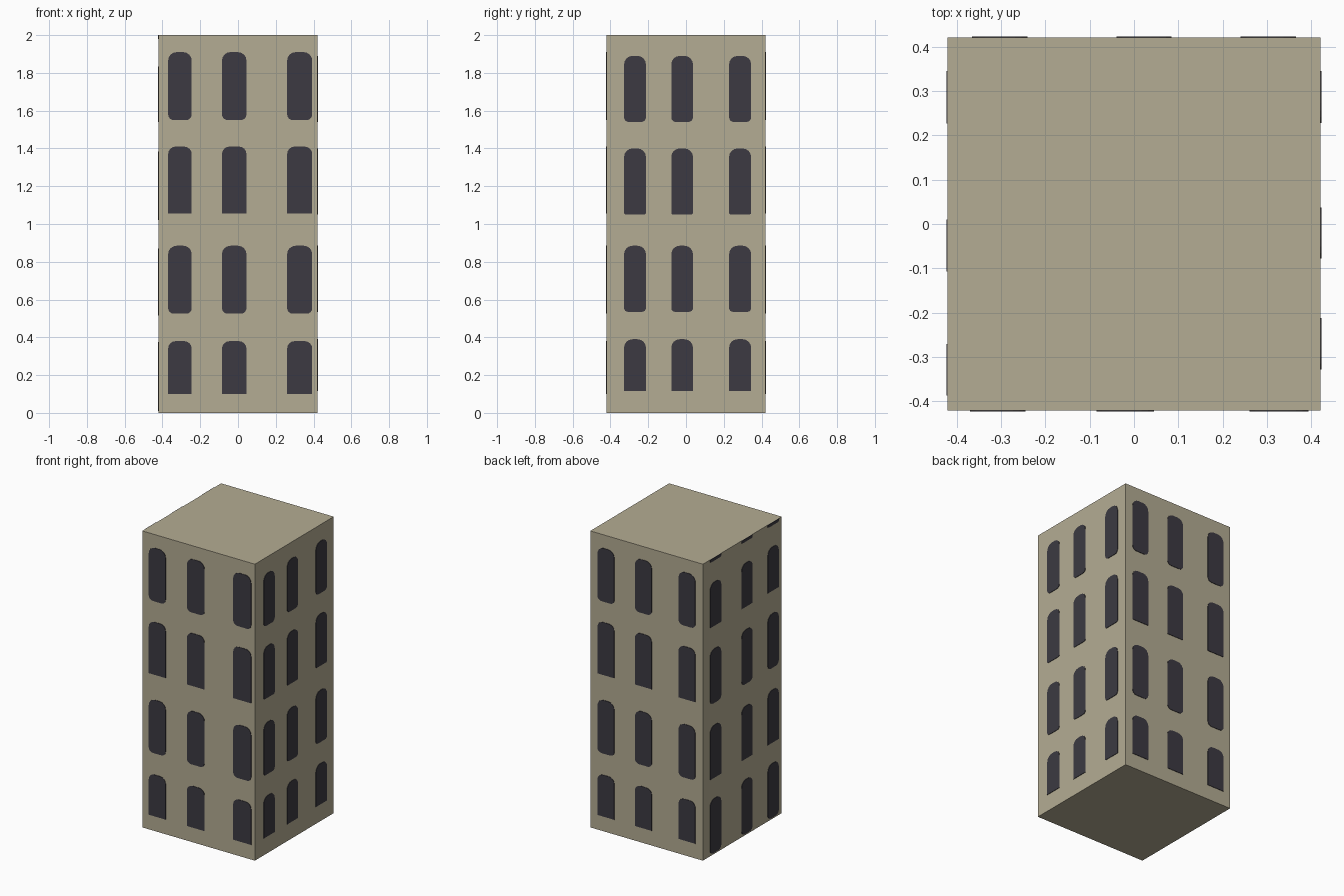
import bpy, bmesh, math
from mathutils import Matrix, Vector

if "Cube" in bpy.data.objects:
    bpy.data.objects.remove(bpy.data.objects["Cube"])

HALF, HEIGHT, THICK = 0.42, 2.0, 0.003


def material(name, rgb):
    m = bpy.data.materials.new(name)
    m.diffuse_color = (*rgb, 1.0)
    m.use_nodes = True
    m.node_tree.nodes["Principled BSDF"].inputs["Base Color"].default_value = m.diffuse_color
    return m


def finish(bm, name, mat):
    bmesh.ops.recalc_face_normals(bm, faces=bm.faces)
    mesh = bpy.data.meshes.new(name)
    bm.to_mesh(mesh)
    bm.free()
    mesh.materials.append(mat)
    obj = bpy.data.objects.new(name, mesh)
    bpy.context.collection.objects.link(obj)
    return obj


def outline(u0, u1, z0, z1, top, bottom):
    """Window outline with rounded corners of the given radii."""
    pts = []
    for cx, cz, sx, sz, r, start in (
            (u1, z1, -1, -1, top, 0), (u0, z1, 1, -1, top, 90),
            (u0, z0, 1, 1, bottom, 180), (u1, z0, -1, 1, bottom, 270)):
        if r == 0:
            pts.append((cx, cz))
            continue
        for i in range(5):
            a = math.radians(start + i * 22.5)
            pts.append((cx + sx * r + r * math.cos(a), cz + sz * r + r * math.sin(a)))
    return pts


def facade(name, angle, columns, rows, mat):
    """Thin window plates for one wall; angle turns the front wall about z."""
    bm = bmesh.new()
    for u0, u1 in columns:
        for z0, z1, top, bottom in rows:
            pts = outline(u0, u1, z0, z1, top, bottom)
            back = [bm.verts.new((u, -HALF, z)) for u, z in pts]
            face = bm.faces.new(back)
            new = bmesh.ops.extrude_face_region(bm, geom=[face])["geom"]
            moved = [g for g in new if isinstance(g, bmesh.types.BMVert)]
            bmesh.ops.translate(bm, verts=moved, vec=Vector((0, -THICK, 0)))
    bm.transform(Matrix.Rotation(math.radians(angle), 4, 'Z'))
    return finish(bm, name, mat)


stone = material("sandy stone", (0.456, 0.413, 0.292))
glass = material("dark window", (0.045, 0.042, 0.054))

# Tower body
bm = bmesh.new()
bmesh.ops.create_cube(bm, size=1.0, matrix=Matrix.Translation((0, 0, HEIGHT / 2))
                      @ Matrix.Diagonal((2 * HALF, 2 * HALF, HEIGHT, 1)))
finish(bm, "tower_body", stone)

# Window rows: bottom, top, top corner radius, bottom corner radius
main_rows = [(1.55, 1.91, 0.045, 0.03), (1.055, 1.41, 0.04, 0),
             (0.525, 0.885, 0.045, 0.03), (0.10, 0.38, 0.04, 0)]
right_rows = [(1.54, 1.89, 0.045, 0.025), (1.05, 1.40, 0.045, 0.01),
              (0.535, 0.885, 0.045, 0.02), (0.115, 0.39, 0.045, 0)]
left_rows = [(1.98, 2.0, 0, 0.01), (1.54, 1.835, 0.045, 0), (1.02, 1.385, 0.045, 0.03),
             (0.515, 0.87, 0.045, 0), (0.01, 0.375, 0.045, 0.03)]

# Window plates on the four walls
facade("front_windows", 0, [(-0.37, -0.245), (-0.085, 0.045), (0.26, 0.393)], main_rows, glass)
facade("right_windows", 90, [(-0.328, -0.212), (-0.078, 0.037), (0.228, 0.345)], right_rows, glass)
facade("back_windows", 180, [(-0.365, -0.24), (-0.085, 0.04), (0.24, 0.365)], main_rows, glass)
facade("left_windows", 270, [(-0.345, -0.227), (-0.01, 0.107), (0.27, 0.386)], left_rows, glass)
